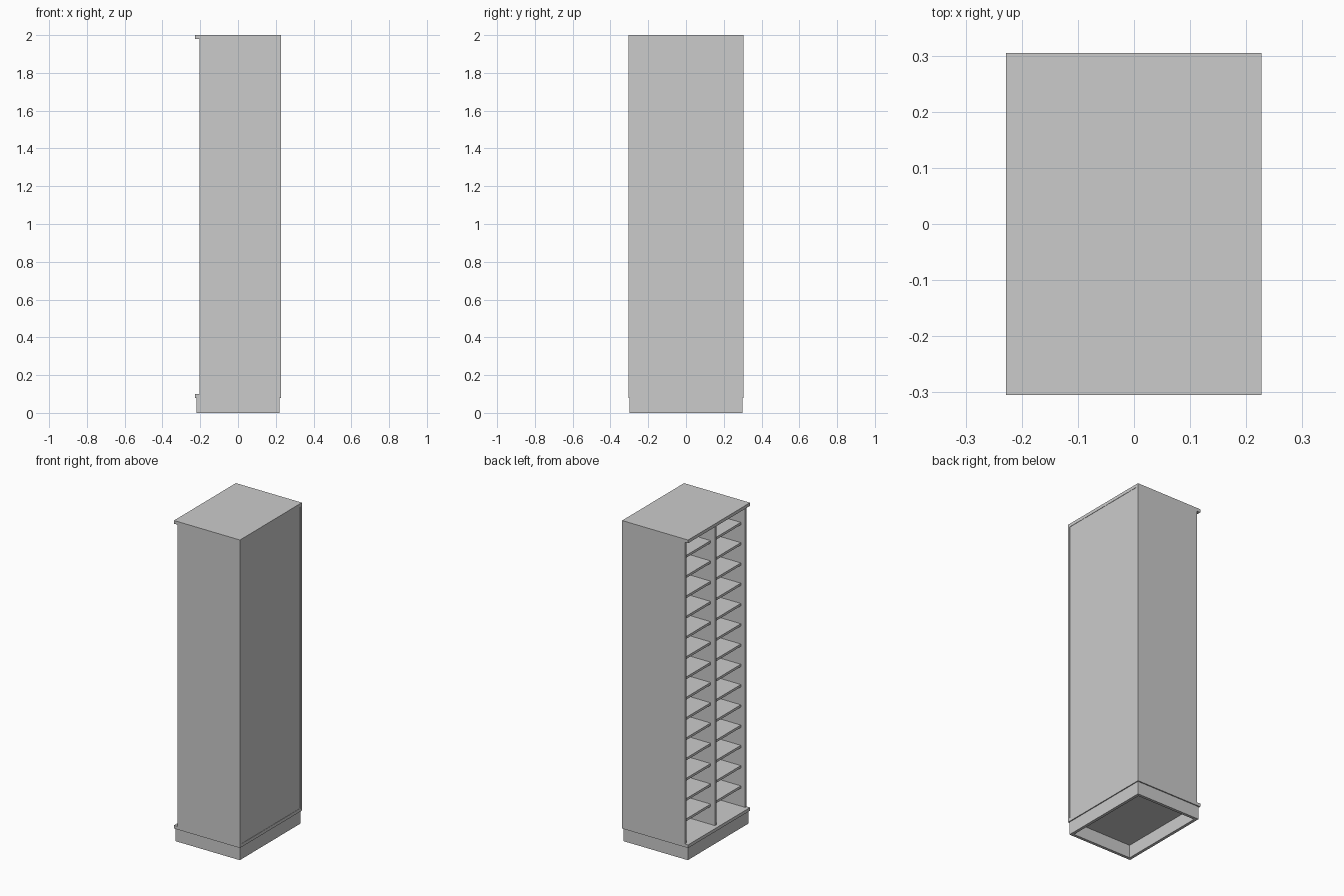
import bpy

# Remove the default cube
if "Cube" in bpy.data.objects:
    bpy.data.objects.remove(bpy.data.objects["Cube"], do_unlink=True)

# Single grey finish
grey = bpy.data.materials.new("cabinet_grey")
grey.use_nodes = True
COLOUR = (0.6, 0.6, 0.6, 1)
grey.diffuse_color = COLOUR
grey.node_tree.nodes["Principled BSDF"].inputs["Base Color"].default_value = COLOUR


def box(name, x, y, z):
    """Box spanning the (low, high) ranges x, y and z."""
    bpy.ops.mesh.primitive_cube_add(size=1, location=[sum(r) / 2 for r in (x, y, z)])
    obj = bpy.context.object
    obj.name = name
    obj.scale = [r[1] - r[0] for r in (x, y, z)]
    bpy.ops.object.transform_apply(location=False, rotation=False, scale=True)
    obj.data.materials.append(grey)
    return obj


# Main dimensions
T = 0.015                      # board thickness
LIP, OPEN, BACK = -0.228, -0.205, 0.227
HALF = 0.305
FLOOR, CEIL = 0.1, 1.98
INNER = HALF - T
PANEL = BACK - 0.002           # outer face of the closing panel

# Top and bottom boards, overhanging the open side
box("top_board", (LIP, BACK), (-HALF, HALF), (CEIL, 2))
box("bottom_board", (LIP, BACK), (-HALF, HALF), (0.08, FLOOR))

# Side walls, closing panel and central divider
for side, name in ((-1, "front_wall"), (1, "back_wall")):
    box(name, (OPEN, BACK), sorted((side * INNER, side * HALF)), (FLOOR, CEIL))
box("closing_panel", (PANEL - T, PANEL), (-INNER, INNER), (FLOOR, CEIL))
box("divider", (OPEN, PANEL - T), (-T / 2, T / 2), (FLOOR, CEIL))

# Two columns of evenly spaced shelves, set back from the opening
COUNT = 14
gap = (CEIL - FLOOR - COUNT * T) / (COUNT + 1)
for side, name in ((-1, "front_shelf"), (1, "back_shelf")):
    for i in range(COUNT):
        z = FLOOR + gap + i * (gap + T)
        box(f"{name}_{i + 1}", (OPEN + 0.03, PANEL - T),
            sorted((side * T / 2, side * INNER)), (z, z + T))

# Hollow plinth frame under the bottom board
PX, PY, PT = 0.221, 0.298, 0.018
for side, end in ((-1, "right"), (1, "left")):
    box(f"plinth_{end}_rail", sorted((side * (PX - PT), side * PX)), (-PY, PY), (0, 0.08))
for side, end in ((-1, "front"), (1, "back")):
    box(f"plinth_{end}_rail", (PT - PX, PX - PT), sorted((side * (PY - PT), side * PY)), (0, 0.08))
